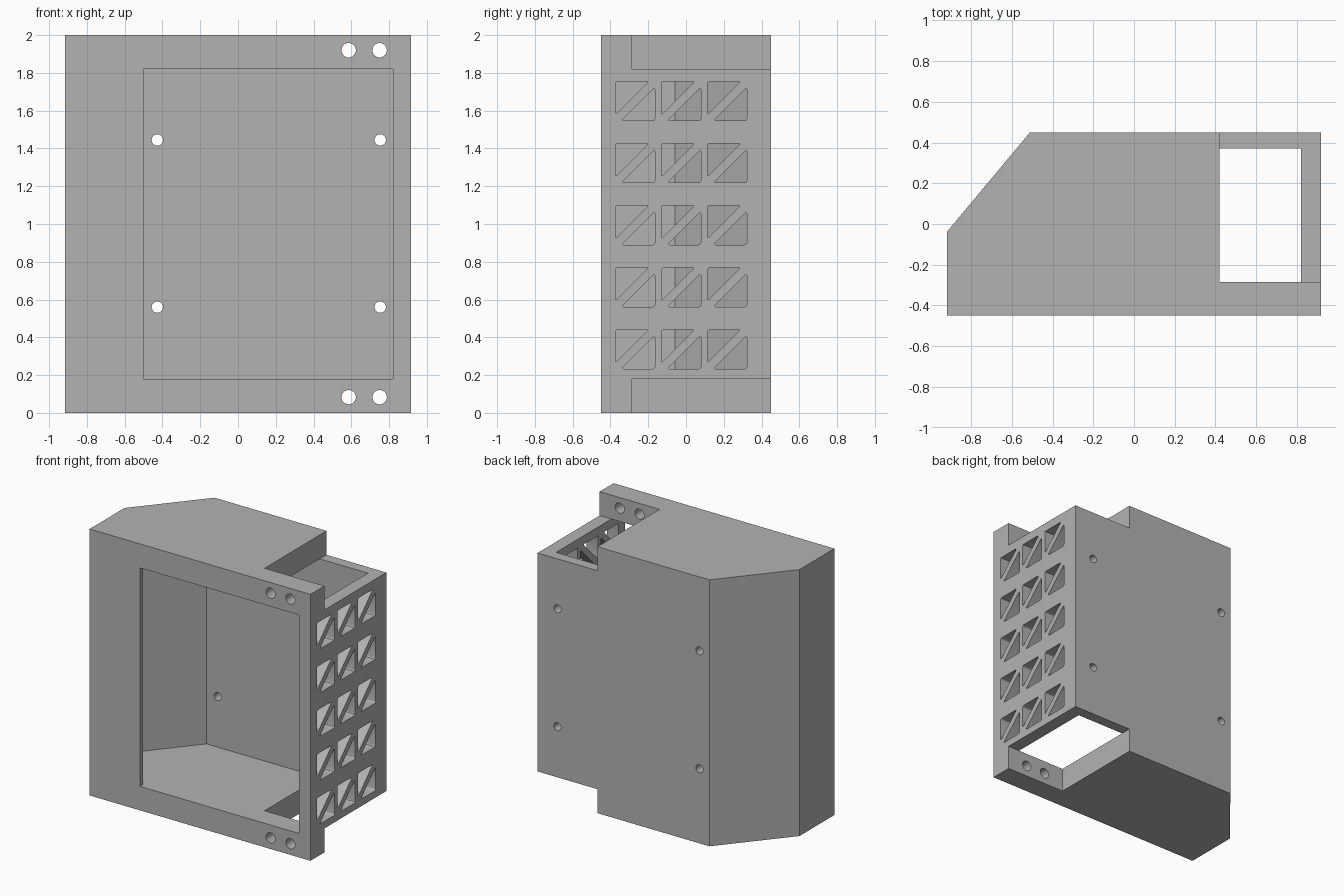
import bpy, bmesh, math
from mathutils import Matrix, Vector

cube = bpy.data.objects.get("Cube")
if cube:
    bpy.data.objects.remove(cube, do_unlink=True)

grey = bpy.data.materials.new("plain grey")
grey.use_nodes = True
colour = (0.45, 0.45, 0.45, 1)
grey.diffuse_color = colour
grey.node_tree.nodes["Principled BSDF"].inputs["Base Color"].default_value = colour

HALF_X, HALF_Y, HEIGHT = 0.917, 0.45, 2.0
FLOOR, CEILING = 0.18, 1.82
NOTCH_X, NOTCH_Y = 0.42, -0.285
INNER_X, INNER_Y = 0.82, 0.37


def prism(bm, points, depth):
    """Extrude a closed outline of 3D points along a vector."""
    face = bm.faces.new([bm.verts.new(p) for p in points])
    out = bmesh.ops.extrude_face_region(bm, geom=[face])["geom"]
    moved = [v for v in out if isinstance(v, bmesh.types.BMVert)]
    bmesh.ops.translate(bm, verts=moved, vec=Vector(depth))


def upright(bm, outline, z0, z1):
    prism(bm, [(x, y, z0) for x, y in outline], (0, 0, z1 - z0))


def box(bm, x0, x1, y0, y1, z0, z1):
    upright(bm, [(x0, y0), (x1, y0), (x1, y1), (x0, y1)], z0, z1)


def drill(bm, x, y, z, radius):
    turn = Matrix.Translation((x, y, z)) @ Matrix.Rotation(math.pi / 2, 4, "X")
    bmesh.ops.create_cone(bm, cap_ends=True, segments=32, radius1=radius,
                          radius2=radius, depth=0.5, matrix=turn)


def finish(bm, name):
    bmesh.ops.recalc_face_normals(bm, faces=bm.faces)
    mesh = bpy.data.meshes.new(name)
    bm.to_mesh(mesh)
    bm.free()
    mesh.materials.append(grey)
    obj = bpy.data.objects.new(name, mesh)
    bpy.context.collection.objects.link(obj)
    return obj


# Housing block with one chamfered rear corner
bm = bmesh.new()
upright(bm, [(-HALF_X, -HALF_Y), (HALF_X, -HALF_Y), (HALF_X, HALF_Y),
             (-0.51, HALF_Y), (-HALF_X, -0.037)], 0, HEIGHT)
housing = finish(bm, "housing")


def cut(bm, name):
    cutter = finish(bm, name)
    cutter.hide_render = True
    mod = housing.modifiers.new(name, "BOOLEAN")
    mod.operation = "DIFFERENCE"
    mod.solver = "EXACT"
    mod.object = cutter
    bpy.ops.object.select_all(action="DESELECT")
    bpy.context.view_layer.objects.active = housing
    housing.select_set(True)
    bpy.ops.object.modifier_apply(modifier=name)
    bpy.data.objects.remove(cutter, do_unlink=True)


# Interior cavity
bm = bmesh.new()
upright(bm, [(-0.877, -0.41), (INNER_X, -0.41), (INNER_X, INNER_Y),
             (-0.52, INNER_Y), (-0.877, -0.057)], FLOOR, CEILING)
cut(bm, "cavity")

# Front opening
bm = bmesh.new()
box(bm, -0.5, INNER_X, -0.6, -0.35, FLOOR, CEILING)
cut(bm, "front_opening")

# Notches above and below the lattice wall
bm = bmesh.new()
box(bm, NOTCH_X, 1.1, NOTCH_Y, 0.6, CEILING, 2.2)
box(bm, NOTCH_X, 1.1, NOTCH_Y, 0.6, -0.2, FLOOR)
cut(bm, "end_notches")

# Vertical air shaft between the notches
bm = bmesh.new()
box(bm, NOTCH_X, INNER_X, NOTCH_Y, INNER_Y, -0.1, 2.1)
cut(bm, "air_shaft")

# Screw holes in the flange and back wall
bm = bmesh.new()
for z in (0.083, 1.92):
    for x in (0.586, 0.75):
        drill(bm, x, -0.4, z, 0.038)
for z in (0.56, 1.445):
    for x in (-0.427, 0.753):
        drill(bm, x, 0.4, z, 0.03)
cut(bm, "screw_holes")

# Lattice of paired triangular vents with rounded corners
bm = bmesh.new()
CELL, LEG = 0.208, 0.176
for row in range(5):
    for col in range(3):
        cy = -0.269 + col * 0.2435
        cz = 0.337 + row * 0.3285
        for s in (1, -1):
            y, z = cy - s * CELL / 2, cz + s * CELL / 2
            prism(bm, [(0.7, y, z), (0.7, y + s * LEG, z), (0.7, y, z - s * LEG)],
                  (0.4, 0, 0))
long_edges = [e for e in bm.edges if abs(e.verts[0].co.x - e.verts[1].co.x) > 0.3]
bmesh.ops.bevel(bm, geom=long_edges, offset=0.012, segments=3, profile=0.5,
                affect="EDGES")
cut(bm, "triangle_vents")

bpy.ops.object.select_all(action="DESELECT")
housing.select_set(True)
bpy.context.view_layer.objects.active = housing
bpy.ops.object.shade_smooth_by_angle(angle=math.radians(30))
